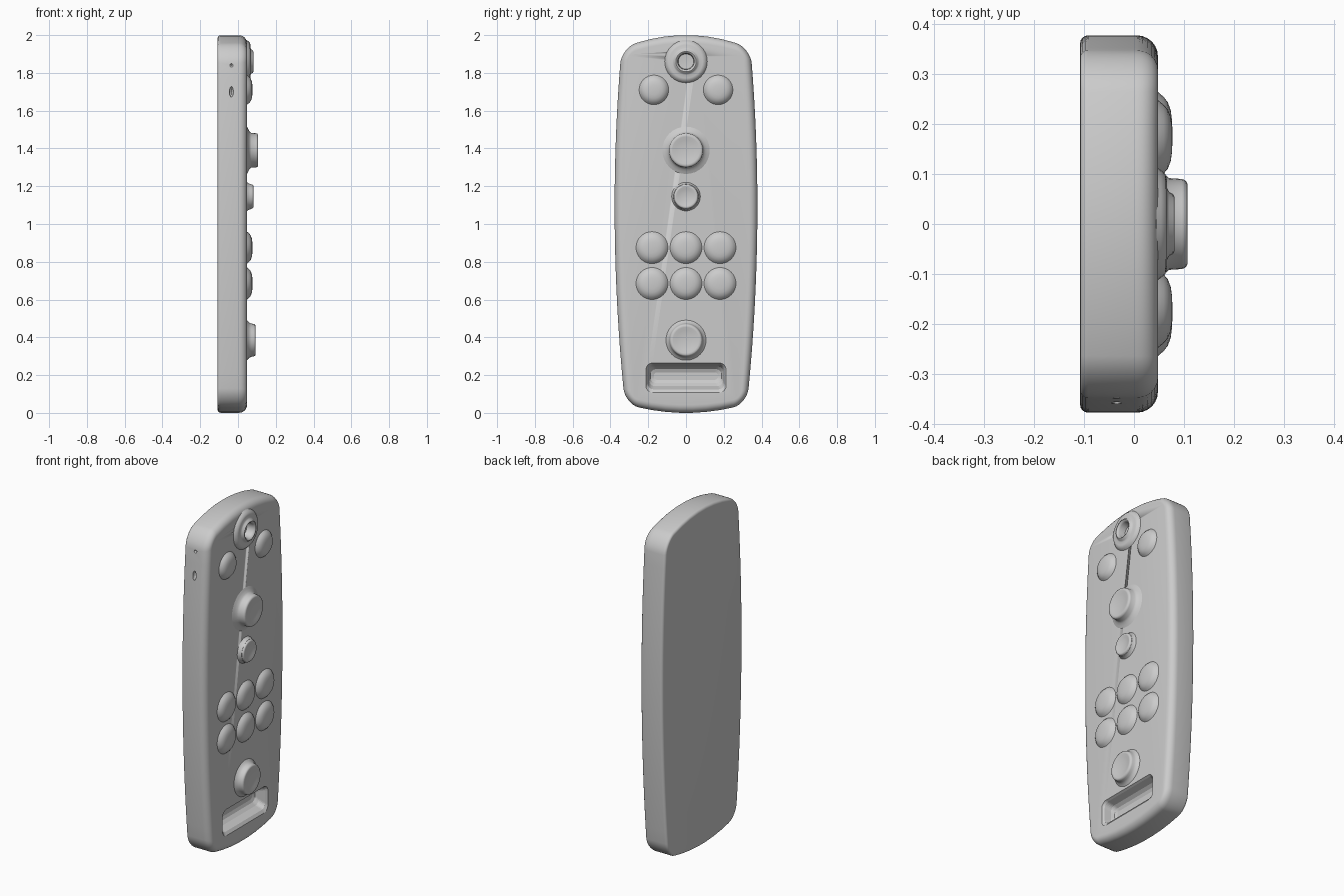
import bpy, bmesh
from math import sin, cos, pi, radians
from mathutils import Vector, Matrix

old = bpy.data.objects.get("Cube")
if old:
    bpy.data.objects.remove(old, do_unlink=True)

grey = bpy.data.materials.new("matte_grey")
grey.use_nodes = True
COLOUR = (0.6, 0.6, 0.6, 1)
grey.diffuse_color = COLOUR
grey.node_tree.nodes["Principled BSDF"].inputs["Base Color"].default_value = COLOUR
FACE = 0.048  # x of the front panel


def finish(name, bm):
    bmesh.ops.recalc_face_normals(bm, faces=bm.faces)
    mesh = bpy.data.meshes.new(name)
    bm.to_mesh(mesh)
    bm.free()
    ob = bpy.data.objects.new(name, mesh)
    bpy.context.collection.objects.link(ob)
    mesh.materials.append(grey)
    return ob


def smooth(ob, angle=50):
    bpy.ops.object.select_all(action="DESELECT")
    ob.select_set(True)
    bpy.context.view_layer.objects.active = ob
    bpy.ops.object.shade_smooth_by_angle(angle=radians(angle))


def loft(name, rings):
    """Skin a stack of closed rings and cap both ends."""
    bm = bmesh.new()
    loops = [[bm.verts.new(p) for p in ring] for ring in rings]
    n = len(loops[0])
    for a, b in zip(loops, loops[1:]):
        for i in range(n):
            j = (i + 1) % n
            bm.faces.new((a[i], a[j], b[j], b[i]))
    bm.faces.new(loops[0])
    bm.faces.new(loops[-1])
    return finish(name, bm)


def lathe(name, y, z, profile, sides=32):
    """Turn (radius, x) pairs about an axis pointing out of the panel."""
    rings = [[(x, y + r * cos(2 * pi * i / sides), z + r * sin(2 * pi * i / sides))
              for i in range(sides)] for r, x in profile]
    ob = loft(name, rings)
    smooth(ob)
    return ob


def outline(x, inset):
    """Rounded rectangle with bowed sides and ends."""
    hw, hh, r = 0.378, 1.0, 0.085
    flat = []
    for k, (sy, sz) in enumerate([(1, 1), (-1, 1), (-1, -1), (1, -1)]):
        for i in range(9):
            a = (k + i / 8) * pi / 2
            flat.append((sy * (hw - r) + (r - inset) * cos(a),
                         sz * (hh - r) + (r - inset) * sin(a)))
    pts = []
    for (y0, z0), (y1, z1) in zip(flat, flat[1:] + flat[:1]):
        steps = max(1, round(((y1 - y0) ** 2 + (z1 - z0) ** 2) ** 0.5 / 0.08))
        for s in range(steps):
            y, z = y0 + (y1 - y0) * s / steps, z0 + (z1 - z0) * s / steps
            bow_y = 1 - 0.12 * (z - 0.1) ** 2
            bow_z = (0.05 if z > 0 else 0.035) * (y / 0.32) ** 2 * abs(z)
            pts.append((x, y * bow_y, 1 + z - (bow_z if z > 0 else -bow_z)))
    return pts


# Body: small round on the back edge, larger round on the front edge
rings = [outline(-0.108 + 0.016 * (1 - cos(a)), 0.016 * (1 - sin(a)))
         for a in [i * pi / 8 for i in range(5)]]
rings += [outline(FACE - 0.042 * (1 - sin(a)), 0.042 * (1 - cos(a)))
          for a in [i * pi / 12 for i in range(7)]]
body = loft("body", rings)


def cut(cutter):
    cutter.hide_render = True
    cutter.hide_viewport = True
    mod = body.modifiers.new(cutter.name, "BOOLEAN")
    mod.operation = "DIFFERENCE"
    mod.solver = "EXACT"
    mod.object = cutter


# Finger slot: rounded pocket, steep at the top and sloping at the bottom
def slot_ring(x, half_y, z_low, z_high, r):
    pts = []
    for k, (sy, z) in enumerate([(1, z_high - r), (-1, z_high - r),
                                 (-1, z_low + r), (1, z_low + r)]):
        for i in range(7):
            a = (k + i / 6) * pi / 2
            pts.append((x, sy * (half_y - r) + r * cos(a), z + r * sin(a)))
    return pts


cut(loft("slot_cutter", [
    slot_ring(FACE + 0.02, 0.23, 0.085, 0.275, 0.04),
    slot_ring(FACE, 0.212, 0.108, 0.264, 0.035),
    slot_ring(FACE - 0.012, 0.203, 0.125, 0.258, 0.03),
    slot_ring(FACE - 0.05, 0.196, 0.142, 0.246, 0.03),
    slot_ring(FACE - 0.068, 0.188, 0.158, 0.232, 0.03),
    slot_ring(FACE - 0.075, 0.17, 0.175, 0.215, 0.018)]))

# Socket hole behind the ring
cut(lathe("socket_cutter", 0, 1.86, [(0.06, 0.01), (0.06, 0.07)]))

# Two small dimples on the side wall
for i, (z, length) in enumerate([(1.84, 0.012), (1.7, 0.028)]):
    bm = bmesh.new()
    bmesh.ops.create_uvsphere(bm, u_segments=16, v_segments=10, radius=1)
    bm.transform(Matrix.Translation((-0.035, -0.362, z))
                 @ Matrix.Diagonal((0.011, 0.022, length, 1)))
    cut(finish(f"dimple_cutter_{i + 1}", bm))
smooth(body, 40)

# Ring with an open socket
lathe("socket_ring", 0, 1.86, [
    (0.07, 0.03), (0.115, 0.045), (0.108, 0.054), (0.1, 0.063), (0.088, 0.066), (0.072, 0.066),
    (0.064, 0.07), (0.06, 0.078), (0.054, 0.081), (0.048, 0.078), (0.043, 0.068), (0.04, 0.02)])


# Low domed buttons
def dome(name, y, z, r, top):
    h = top - FACE
    lathe(name, y, z, [(r * 1.1, FACE - 0.004), (r * 1.02, FACE + 0.12 * h),
                       (r * 0.93, FACE + 0.4 * h), (r * 0.8, FACE + 0.68 * h),
                       (r * 0.6, FACE + 0.88 * h), (r * 0.35, FACE + 0.97 * h),
                       (r * 0.08, top)])


for side, y in (("right", -0.17), ("left", 0.17)):
    dome(f"upper_button_{side}", y, 1.71, 0.074, 0.077)
for row, z in enumerate((0.875, 0.685)):
    for col in range(3):
        dome(f"keypad_button_{row + 1}_{col + 1}", (col - 1) * 0.18, z, 0.08, 0.077)


# Raised buttons with a flared foot and a shallow dished top
def raised(name, z, r, top, foot):
    lathe(name, 0, z, [
        (r + foot, FACE - 0.003), (r + foot * 0.55, FACE + 0.005), (r + foot * 0.2, FACE + 0.013),
        (r, FACE + 0.022), (r * 0.98, top - 0.011), (r * 0.95, top - 0.004), (r * 0.88, top),
        (r * 0.78, top - 0.001), (r * 0.6, top - 0.005), (r * 0.3, top - 0.008),
        (r * 0.05, top - 0.009)])


raised("main_button", 1.39, 0.092, 0.107, 0.04)
raised("middle_button", 1.145, 0.066, 0.081, 0.012)
raised("lower_button", 0.385, 0.088, 0.093, 0.022)
